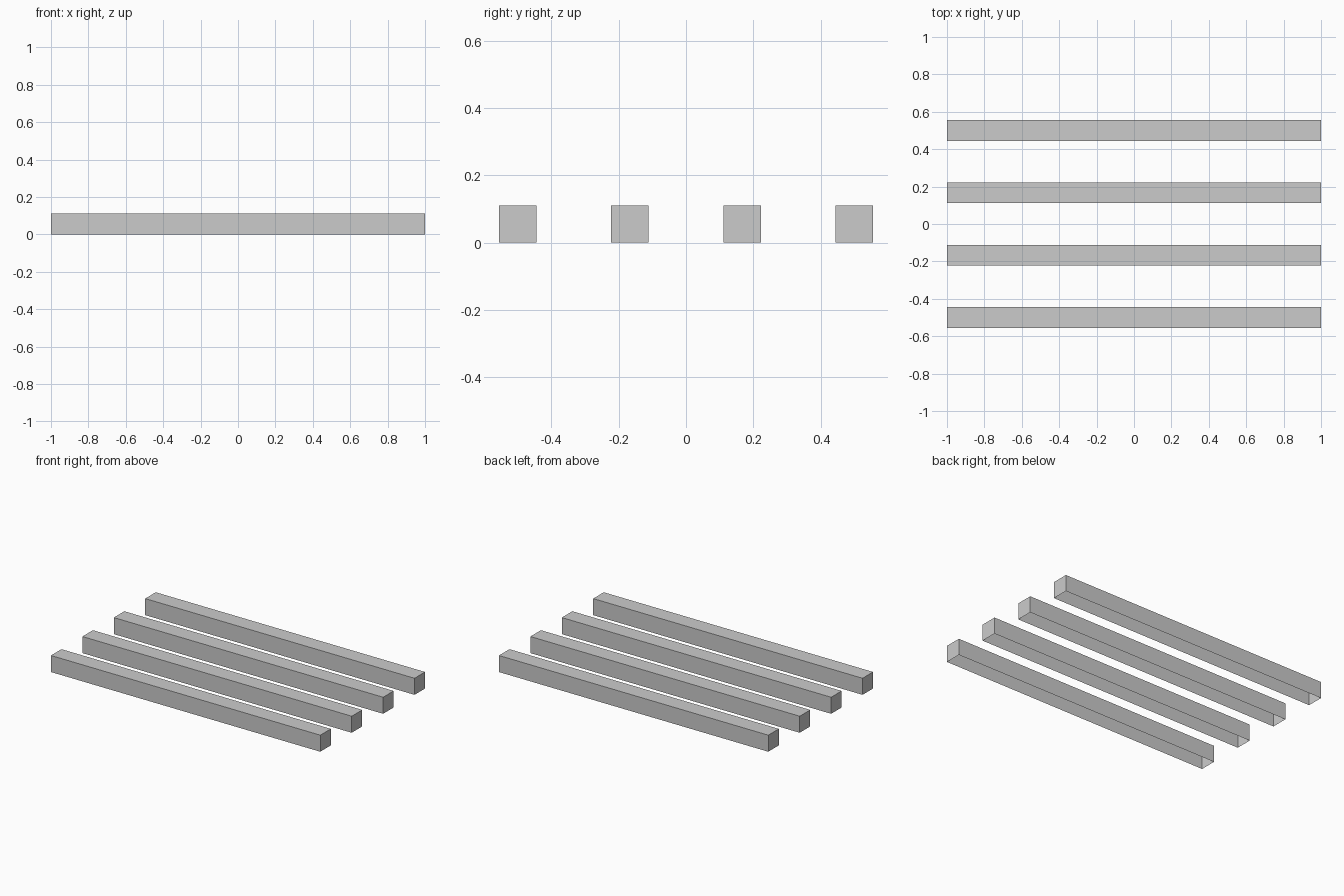
import bpy, bmesh

if "Cube" in bpy.data.objects:
    bpy.data.objects.remove(bpy.data.objects["Cube"])

LENGTH = 2.0
SIDE = 1 / 9      # square section
SPACING = 1 / 3   # centre to centre


def make_bar(name, y):
    """Square bar standing on z = 0, closed at the ends, open underneath."""
    bm = bmesh.new()
    bmesh.ops.create_cube(bm, size=1)
    bmesh.ops.scale(bm, vec=(LENGTH, SIDE, SIDE), verts=bm.verts)
    bmesh.ops.translate(bm, vec=(0, 0, SIDE / 2), verts=bm.verts)
    bm.normal_update()
    bottom = [f for f in bm.faces if f.normal.z < -0.5]
    bmesh.ops.delete(bm, geom=bottom, context='FACES_ONLY')
    mesh = bpy.data.meshes.new(name)
    bm.to_mesh(mesh)
    bm.free()
    obj = bpy.data.objects.new(name, mesh)
    obj.location.y = y
    bpy.context.collection.objects.link(obj)


# Four parallel bars, front to back
for i in range(4):
    make_bar(f"bar_{i + 1}", (i - 1.5) * SPACING)
